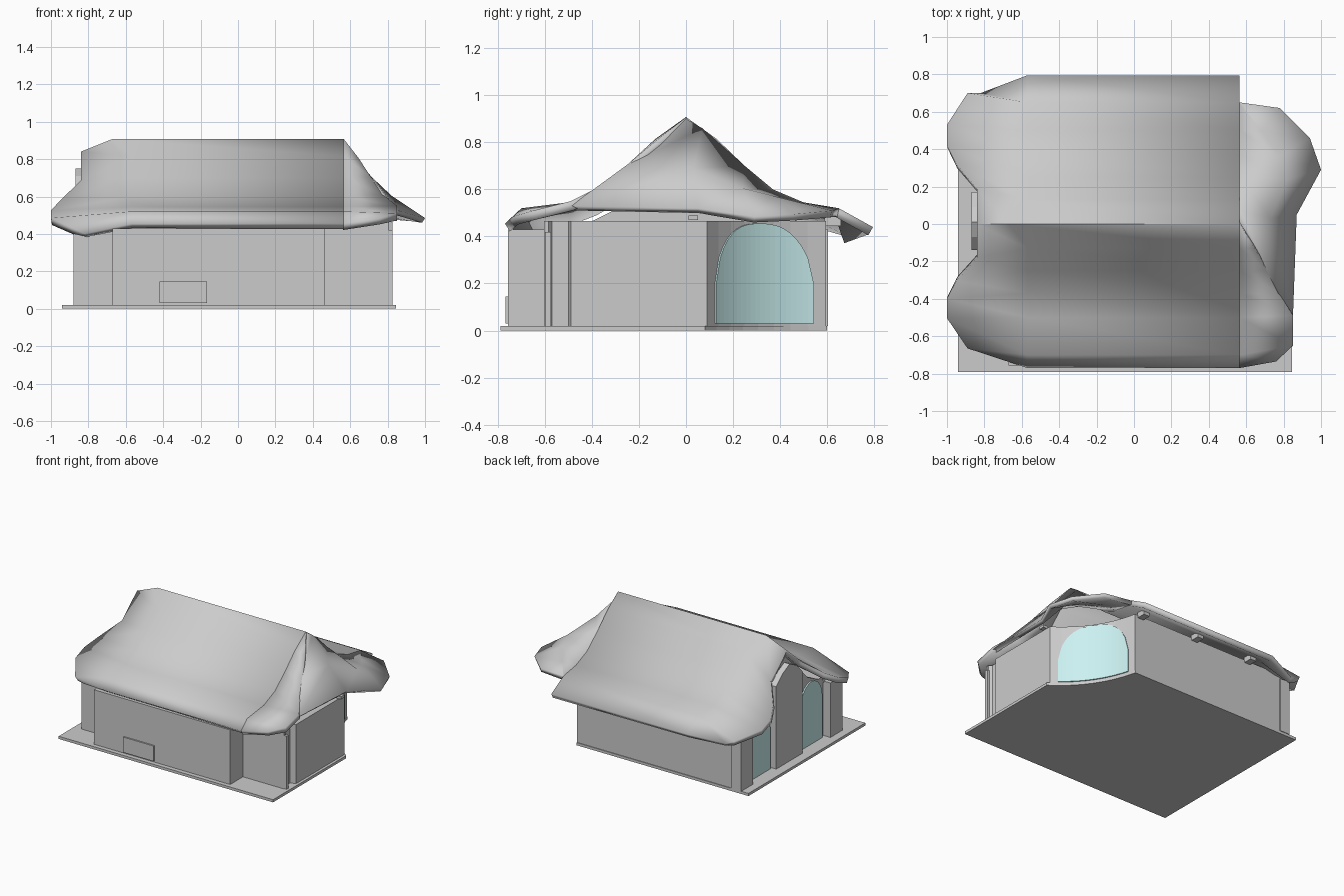
import bpy, bmesh, math
from mathutils import Vector

if "Cube" in bpy.data.objects:
    bpy.data.objects.remove(bpy.data.objects["Cube"])


def make(name, verts, faces, smooth=None, mat=None, thick=0, up=False):
    bm = bmesh.new()
    vs = [bm.verts.new(v) for v in verts]
    for f in faces:
        bm.faces.new([vs[i] for i in f])
    bmesh.ops.remove_doubles(bm, verts=bm.verts, dist=0.0005)
    bm.normal_update()
    if up:
        if sum(f.normal.z for f in bm.faces) < 0:
            bmesh.ops.reverse_faces(bm, faces=bm.faces)
    else:
        bmesh.ops.recalc_face_normals(bm, faces=bm.faces)
    me = bpy.data.meshes.new(name)
    bm.to_mesh(me)
    bm.free()
    ob = bpy.data.objects.new(name, me)
    bpy.context.collection.objects.link(ob)
    if mat:
        me.materials.append(mat)
    if thick:
        m = ob.modifiers.new("thickness", 'SOLIDIFY')
        m.thickness, m.offset = thick, -1
    if smooth:
        bpy.ops.object.select_all(action='DESELECT')
        ob.select_set(True)
        bpy.context.view_layer.objects.active = ob
        bpy.ops.object.shade_smooth_by_angle(angle=math.radians(smooth))
    return ob


def prism(name, lower, upper, mat=None):
    n = len(lower)
    faces = [tuple(range(n)), tuple(range(n, 2 * n))]
    faces += [(i, (i + 1) % n, n + (i + 1) % n, n + i) for i in range(n)]
    return make(name, lower + upper, faces, mat=mat)


def slab(name, outline, z0, z1):
    return prism(name, [(x, y, z0) for x, y in outline], [(x, y, z1) for x, y in outline])


def gable(name, outline, x0, x1, mat=None):
    return prism(name, [(x0, y, z) for y, z in outline], [(x1, y, z) for y, z in outline], mat)


def box(name, x0, x1, y0, y1, z0, z1):
    return slab(name, [(x0, y0), (x1, y0), (x1, y1), (x0, y1)], z0, z1)


def loft(name, rows, smooth=50, thick=0.04):
    n = len(rows[0])
    verts = [p for r in rows for p in r]
    faces = [(a * n + j, a * n + j + 1, (a + 1) * n + j + 1, (a + 1) * n + j)
             for a in range(len(rows) - 1) for j in range(n - 1)]
    return make(name, verts, faces, smooth, thick=thick, up=True)


def corner_arc(p, q, sag, n=8):
    # Concave curve across the cut back right corner
    p, q = Vector(p), Vector(q)
    d = q - p
    inward = Vector((-d.y, d.x)).normalized()
    return [tuple(p + d * t + inward * sag * 4 * t * (1 - t)) for t in [i / n for i in range(n + 1)]]


glass = bpy.data.materials.new("glass")
glass.diffuse_color = (0.6, 0.88, 0.88, 1)
glass.use_nodes = True
glass.node_tree.nodes["Principled BSDF"].inputs["Base Color"].default_value = glass.diffuse_color

# Ground slab and walls
slab("floor_slab", [(-.94, -.79), (.845, -.79)] + corner_arc((.845, .08), (.49, .6), .06) + [(-.94, .6)], 0, .02)
wall_arc = corner_arc((.825, .09), (.49, .595), .06)
slab("main_walls", [(-.82, -.605), (.805, -.605), (.805, -.585), (.785, -.57), (.785, -.50), (.825, -.49)]
     + wall_arc + [(-.82, .595)], .02, .465)
box("front_bay", -.67, .465, -.757, -.6, .02, .43)
box("corner_post", .805, .825, -.60, -.575, .02, .42)
box("front_panel", -.42, -.165, -.768, -.75, .03, .145)

# Curved corner window
pane_arc = corner_arc((.828, .097), (.497, .595), .057, 24)
tops = []
for i in range(2, 23):
    u = (i - 12) / 10
    tops.append((*pane_arc[i], .2 + .255 * max(0, 1 - abs(u) ** 2.6) ** .6))
bottoms = [(x, y, .03) for x, y, z in tops]
n = len(tops)
make("corner_window", bottoms + tops, [(i, i + 1, n + i + 1, n + i) for i in range(n - 1)], mat=glass, thick=.01)

# Left gable: wall, centre pier, end piers, arched windows
gable("gable_wall", [(-.5, .42), (-.39, .47), (-.27, .53), (-.16, .64), (0, .79),
                     (.19, .64), (.32, .53), (.42, .47), (.5, .42)], -.78, -.825)
gable("gable_pier", [(-.14, .02), (-.14, .64), (-.07, .71), (.01, .75), (.09, .71), (.17, .64), (.17, .02)], -.82, -.87)
for side, yc in ((1, .32), (-1, -.30)):
    arch = [(yc + .13 * math.cos(math.pi * k / 10), .33 + .16 * math.sin(math.pi * k / 10)) for k in range(11)]
    gable("gable_window", [(yc - .13, .02), (yc + .13, .02)] + arch, -.80, -.835, glass)
    y0, y1 = sorted((side * .46, side * .605))
    box("end_pier", -.88, -.80, y0, y1, .02, .43)

# Main roof: flared left end, straight middle, hipped front right
section = [(.795, .44), (.65, .52), (.5, .545), (.37, .60), (.25, .70), (.13, .815), (0, .908),
           (-.13, .815), (-.25, .70), (-.37, .60), (-.5, .545), (-.70, .52), (-.77, .455)]
half = [(-.82, .70, .40), (-.89, .70, .435), (-1, .53, .485), (-1, .42, .525), (-.95, .32, .58), (-.84, .19, .685)]
left = half + [(-.84, 0, .84)] + [(x, -y * .95, z) for x, y, z in reversed(half)]
row_l = [(-.67 if j == 6 else -.57, y, z) for j, (y, z) in enumerate(section)]
row_r = [(.565, y, z) for y, z in section]
loft("main_roof", [left, row_l, row_r])
hip = [(.57, 0, .90), (.645, -.13, .805), (.71, -.25, .705), (.775, -.37, .61),
       (.85, -.49, .55), (.85, -.65, .51), (.76, -.735, .485)]
loft("front_hip_roof", [row_r[6:], hip])

# Flared roof over the corner window
top = [(.565, .65, .52), (.565, .5, .545), (.565, .37, .60), (.565, .25, .70), (.565, .07, .86), (.57, 0, .90)]
mid = [(.565, .65, .518), (.68, .5, .54), (.78, .36, .575), (.82, .24, .605), (.73, .03, .69), (.71, -.25, .705)]
rim = [(.565, .65, .515), (.78, .62, .51), (.94, .46, .495), (1, .29, .485), (.87, .05, .52), (.85, -.49, .53)]
loft("corner_roof", [top, mid, rim], 60, .03)

# Rafter blocks under the eaves
for x in (-.51, -.04, .44):
    box("rafter_block", x - .025, x + .025, .59, .66, .445, .485)
box("side_rafter_block", .81, .85, .01, .05, .47, .49)
